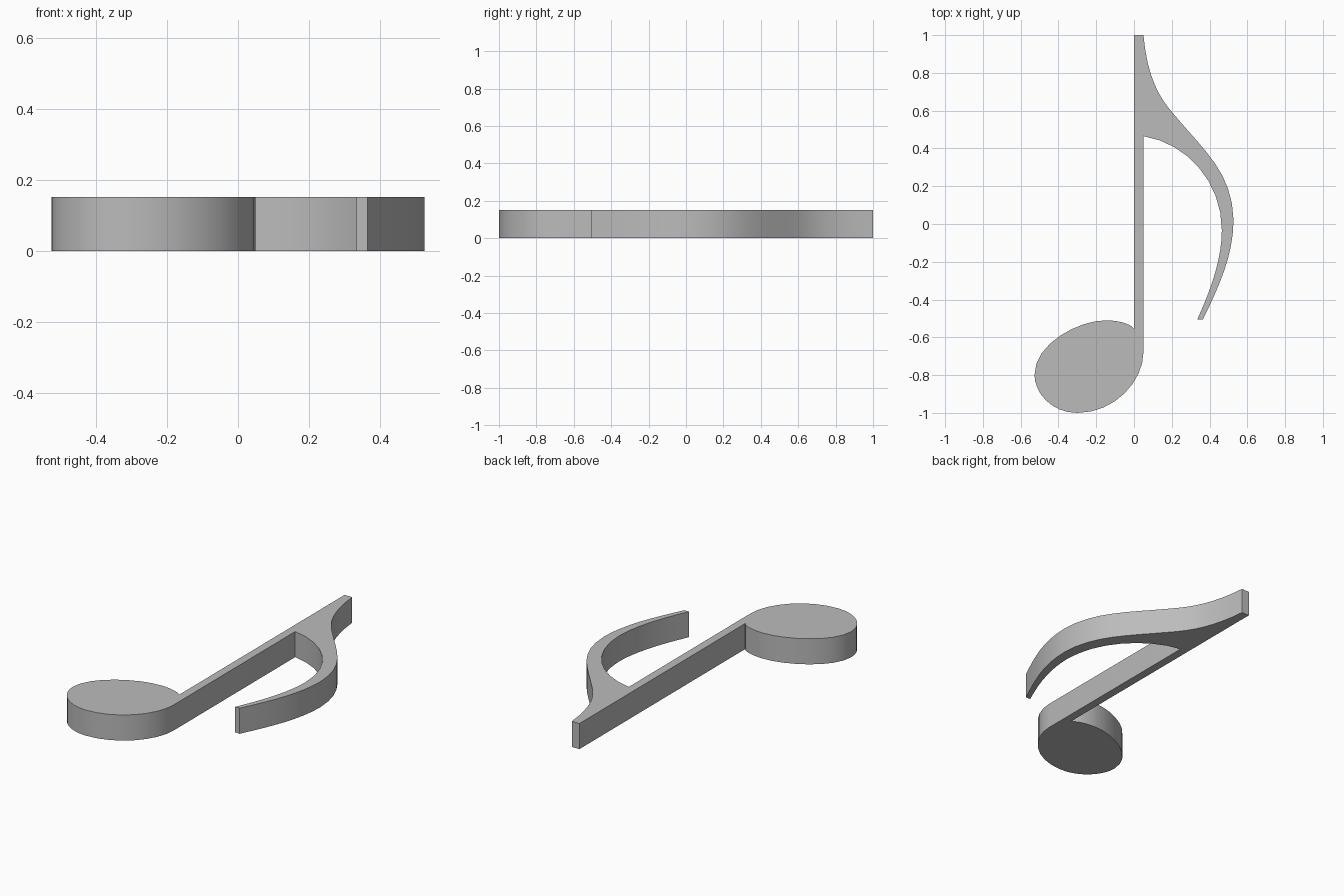
import bpy, bmesh, math
from mathutils import Vector
from mathutils.geometry import interpolate_bezier

old = bpy.data.objects.get("Cube")
if old:
    bpy.data.objects.remove(old, do_unlink=True)

THICKNESS = 0.152
STEPS = 9

grey = bpy.data.materials.new("plain grey")
grey.use_nodes = True
colour = (0.5, 0.5, 0.5, 1)
grey.diffuse_color = colour
grey.node_tree.nodes["Principled BSDF"].inputs["Base Color"].default_value = colour

# Outline of the note: a 2-value step is a straight edge, a 6-value step a curve
stem_top = (0.0, 1.0)
steps = [
    (0.05, 1.0),
    # flag, outer edge
    (0.07, 0.78, 0.13, 0.67, 0.22, 0.57),
    (0.38, 0.38, 0.52, 0.27, 0.527, 0.02),
    (0.525, -0.17, 0.45, -0.33, 0.365, -0.505),
    # flag tip and inner edge
    (0.335, -0.505),
    (0.42, -0.32, 0.465, -0.17, 0.465, -0.03),
    (0.465, 0.22, 0.28, 0.43, 0.05, 0.465),
    # stem side, then round the head
    (0.05, -0.68),
    (0.05, -0.83, -0.1, -1.0, -0.3, -1.0),
    (-0.44, -1.0, -0.527, -0.89, -0.527, -0.8),
    (-0.527, -0.63, -0.29, -0.51, -0.15, -0.51),
    (-0.09, -0.51, -0.02, -0.525, 0.0, -0.555),
]

outline = [Vector((*stem_top, 0))]
for step in steps:
    pts = [Vector((step[i], step[i + 1], 0)) for i in range(0, len(step), 2)]
    if len(pts) == 1:
        outline.append(pts[0])
    else:
        outline += interpolate_bezier(outline[-1], *pts, STEPS)[1:]

# Extrude the outline into a solid plate
bm = bmesh.new()
face = bm.faces.new([bm.verts.new(p) for p in outline])
solid = bmesh.ops.extrude_face_region(bm, geom=[face], use_keep_orig=True)
top = [g for g in solid["geom"] if isinstance(g, bmesh.types.BMVert)]
bmesh.ops.translate(bm, verts=top, vec=(0, 0, THICKNESS))
bmesh.ops.recalc_face_normals(bm, faces=bm.faces[:])
mesh = bpy.data.meshes.new("music_note")
bm.to_mesh(mesh)
bm.free()
mesh.materials.append(grey)

note = bpy.data.objects.new("music_note", mesh)
bpy.context.collection.objects.link(note)

# Smooth curved walls, crisp rims and corners
bpy.ops.object.select_all(action='DESELECT')
note.select_set(True)
bpy.context.view_layer.objects.active = note
bpy.ops.object.shade_smooth_by_angle(angle=math.radians(30))
